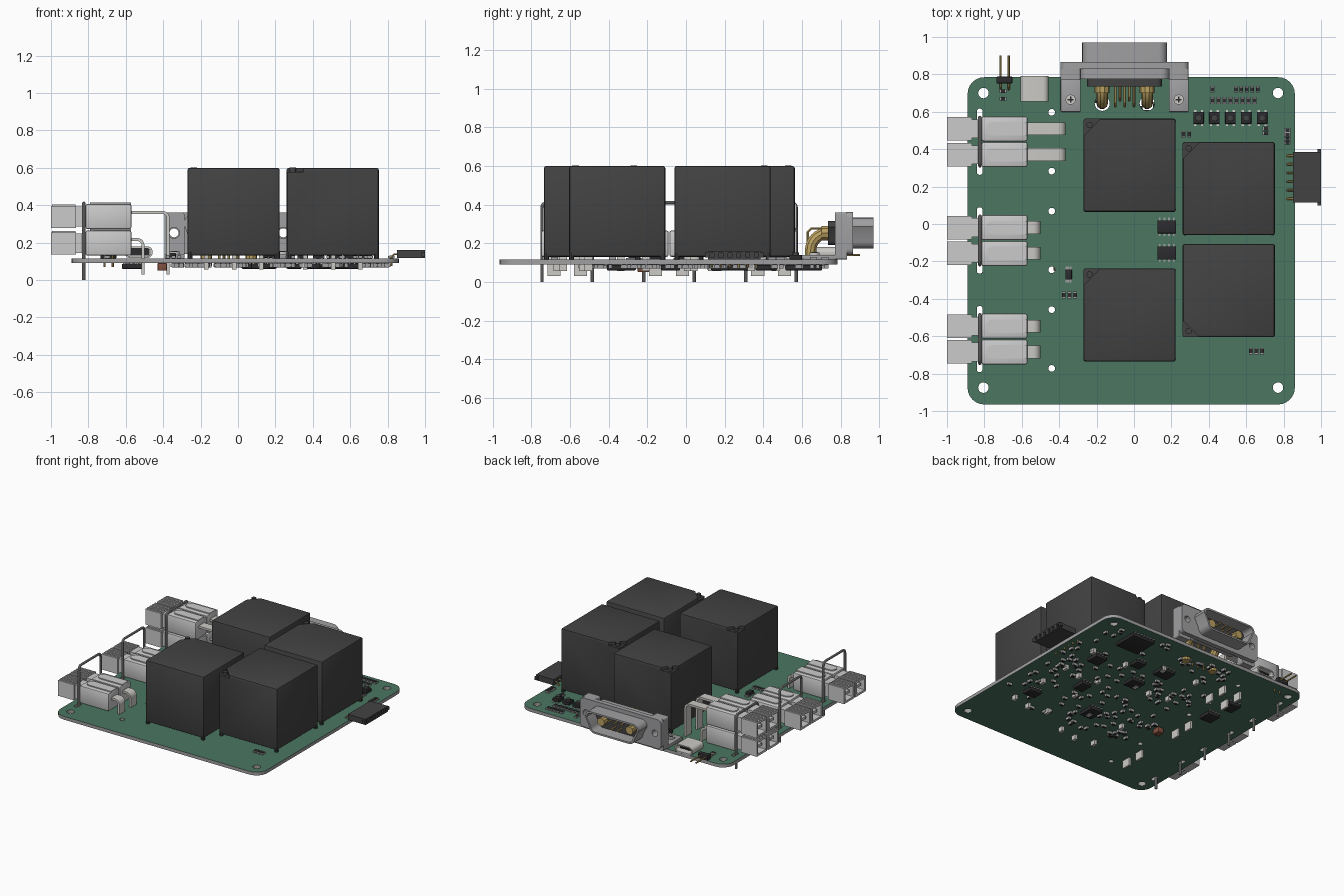
import bpy, bmesh, random
from math import sin, cos, pi, radians
from mathutils import Vector

if "Cube" in bpy.data.objects:
    bpy.data.objects.remove(bpy.data.objects["Cube"])

random.seed(4)


def material(name, r, g, b):
    m = bpy.data.materials.new(name)
    m.diffuse_color = (r, g, b, 1)
    m.use_nodes = True
    m.node_tree.nodes["Principled BSDF"].inputs["Base Color"].default_value = m.diffuse_color
    return m


GREEN = material("board_green", .07, .18, .12)
BLACK = material("black_plastic", .055, .055, .055)
DARK = material("chip_black", .025, .025, .028)
GOLD = material("gold", .5, .36, .12)
METAL = material("metal", .35, .35, .36)
PALE = material("pale", .6, .59, .56)
BROWN = material("brown", .22, .08, .05)


def finish(name, bm, mat=None):
    bmesh.ops.recalc_face_normals(bm, faces=bm.faces)
    me = bpy.data.meshes.new(name)
    bm.to_mesh(me)
    bm.free()
    if mat:
        me.materials.append(mat)
    ob = bpy.data.objects.new(name, me)
    bpy.context.collection.objects.link(ob)
    return ob


def boxes(name, bounds, mat=None, bevel=0):
    """One mesh from (x0, x1, y0, y1, z0, z1) boxes."""
    bm = bmesh.new()
    for x0, x1, y0, y1, z0, z1 in bounds:
        for v in bmesh.ops.create_cube(bm, size=1)["verts"]:
            v.co = ((x0 + x1) / 2 + v.co.x * (x1 - x0), (y0 + y1) / 2 + v.co.y * (y1 - y0),
                    (z0 + z1) / 2 + v.co.z * (z1 - z0))
    if bevel:
        bmesh.ops.bevel(bm, geom=bm.edges[:], offset=bevel, segments=2, profile=.5, affect='EDGES')
    return finish(name, bm, mat)


def curve_mesh(name, cu, remap=lambda c: c, mat=None):
    ob = bpy.data.objects.new(name, cu)
    bpy.context.collection.objects.link(ob)
    dg = bpy.context.evaluated_depsgraph_get()
    me = bpy.data.meshes.new_from_object(ob.evaluated_get(dg))
    bpy.data.objects.remove(ob)
    bm = bmesh.new()
    bm.from_mesh(me)
    bmesh.ops.remove_doubles(bm, verts=bm.verts, dist=1e-5)
    for v in bm.verts:
        v.co = remap(v.co.copy())
    return finish(name, bm, mat)


def prism(name, loops, axis, a, b, mat=None):
    """Outlines (inner loops are holes) extruded from a to b along y or z."""
    cu = bpy.data.curves.new(name, 'CURVE')
    cu.dimensions, cu.fill_mode, cu.extrude = '2D', 'BOTH', (b - a) / 2
    for pts in loops:
        s = cu.splines.new('POLY')
        s.points.add(len(pts) - 1)
        for p, q in zip(s.points, pts):
            p.co = (q[0], q[1], 0, 1)
        s.use_cyclic_u = True
    mid = (a + b) / 2
    remap = (lambda c: Vector((c.x, c.y, c.z + mid))) if axis == 'z' else \
            (lambda c: Vector((c.x, c.z + mid, c.y)))
    return curve_mesh(name, cu, remap, mat)


def wires(name, paths, r, mat=None, res=3):
    cu = bpy.data.curves.new(name, 'CURVE')
    cu.dimensions, cu.bevel_depth, cu.bevel_resolution, cu.use_fill_caps = '3D', r, res, True
    for pts in paths:
        s = cu.splines.new('POLY')
        s.points.add(len(pts) - 1)
        for p, q in zip(s.points, pts):
            p.co = (*q, 1)
    return curve_mesh(name, cu, mat=mat)


def arc(x, y, r, a0, a1, n=6):
    return [(x + r * cos(radians(a0 + (a1 - a0) * i / n)), y + r * sin(radians(a0 + (a1 - a0) * i / n)))
            for i in range(n + 1)]


def circle(x, y, r, n=20):
    return arc(x, y, r, 0, 360, n)[:-1]


def rounded(x0, x1, y0, y1, r):
    return (arc(x1 - r, y1 - r, r, 0, 90) + arc(x0 + r, y1 - r, r, 90, 180)
            + arc(x0 + r, y0 + r, r, 180, 270) + arc(x1 - r, y0 + r, r, 270, 360))


# circuit board with its mounting, locating and staple holes, bare edges
groups = [.44, -.088, -.615]
holes = [circle(x, y, .028) for x in (-.805, .77) for y in (.7, -.875)]
for y in groups:
    holes += [circle(-.44, y + s * .157, .018, 14) for s in (-1, 1)]
    holes += [rounded(-.84, -.81, y + s * .145 - .032, y + s * .145 + .032, .014) for s in (-1, 1)]
holes += [circle(x, .645, .04) for x in (-.17, .07)]
board = prism("circuit_board", [rounded(-.89, .86, -.965, .785, .09)] + holes, 'z', .09, .115, GREEN)
board.data.materials.append(METAL)
for p in board.data.polygons:
    p.material_index = 0 if abs(p.normal.z) > .9 else 1

# four relays with a recessed corner mark and round stub
for i, (x, y, s) in enumerate([(-.27, .065, 1), (.26, -.06, 1), (.26, -.605, -1), (-.27, -.735, 1)]):
    X, Y = x + .493, y + .498
    body = boxes(f"relay_{i}", [(x, X, y, Y, .13, .6)], BLACK, .012)
    cy = Y if s > 0 else y
    cut = prism("relay_cutter", [[(x - .1, cy + s * .1), (x - .1, cy - s * .19), (x + .19, cy + s * .1)]],
                'z', .578, .65)
    mod = body.modifiers.new("corner", 'BOOLEAN')
    mod.operation, mod.object, mod.solver = 'DIFFERENCE', cut, 'EXACT'
    bpy.context.view_layer.objects.active = body
    bpy.ops.object.modifier_apply(modifier="corner")
    bpy.data.objects.remove(cut)
    prism(f"relay_stub_{i}", [circle(x + .033, cy - s * .033, .017)], 'z', .57, .602, BLACK)
    wires(f"relay_feet_{i}", [[(a, b, .11), (a, b, .15)] for a in (x + .013, X - .013)
                              for b in (y + .013, Y - .013)], .014, BLACK)
    pins = [(x + .1, y + .1), (x + .1, Y - .1), (X - .1, y + .1), (X - .1, Y - .1), (x + .25, y + .07)]
    boxes(f"relay_pins_{i}", [(a - .012, a + .012, b - .02, b + .02, .055, .14) for a, b in pins], PALE)


def contact(name, y, z, x):
    """Flat blade leaving the housing, bending down through the board."""
    outer = arc(x - .04, z - .04, .04, 90, 0, 5)
    inner = arc(x - .04, z - .04, .024, 0, 90, 5)
    prism(name, [[(-.6, z)] + outer + [(x, .03), (x - .016, .03)] + inner + [(-.6, z - .016)]],
          'y', y - .034, y + .034, PALE)


def housing(name, y, z):
    """Power housing: rear block, neck, open front hood with ribs and tongue."""
    boxes(name + "_rear", [(-.815, -.57, y - .067, y + .067, z, z + .135)], None, .01)
    boxes(name + "_neck", [(-.875, -.81, y - .05, y + .05, z + .015, z + .12),
                           (-.98, -.87, y - .03, y + .03, z + .055, z + .075)])
    pad = arc(-.755, y, .036, 90, 270, 10) + [(-.572, y - .036), (-.572, y + .036)]
    prism(name + "_pad", [pad], 'z', z + .13, z + .143)
    a, b, c, d, t = y - .063, y + .063, z + .006, z + .125, .016
    boxes(name + "_hood", [(-1, -.866, a, b, d - t, d), (-1, -.866, a, b, c, c + t),
                           (-1, -.866, a, a + t, c + t, d - t), (-1, -.866, b - t, b, c + t, d - t),
                           (-.885, -.866, a + t, b - t, c + t, d - t)])
    boxes(name + "_ribs", [(-.995, -.87, y + k - .006, y + k + .006, d - .002, d + .006)
                           for k in (-.045, -.015, .015, .045)])


# power connector groups: first is stacked two high, each held by a staple
for g, yc in enumerate(groups):
    for k, s in enumerate((-1, 1)):
        y = yc + s * .069
        for lvl in range(2 if g == 0 else 1):
            housing(f"power_{g}_{k}_{lvl}", y, .13 + lvl * .142)
            contact(f"power_contact_{g}_{k}_{lvl}", y, (.225, .37)[lvl], (-.5, -.365)[lvl])
    loop = [(yc - .13, 0)] + arc(yc - .105, .385, .025, 180, 90, 4) + arc(yc + .105, .385, .025, 90, 0, 4) \
        + [(yc + .13, 0)]
    wires(f"power_staple_{g}", [[(-.824, p, q) for p, q in loop]], .009, METAL)

# D-shaped connector at the back edge
cx, cz = -.05, .252


def dee(w, h, r):
    corners = [(w, h), (-w, h), (-w + .035, -h), (w - .035, -h)]
    out = []
    for i, (x, z) in enumerate(corners):
        ox, oz = x - r * (1 if x > 0 else -1), z - r * (1 if z > 0 else -1)
        out += arc(cx + ox, cz + oz, r, i * 90, i * 90 + 90, 5)
    return out


wings = [circle(cx + s * .292, cz, .024) for s in (-1, 1)]
prism("d_flange", [rounded(-.393, .291, .14, .362, .03)] + wings, 'y', .83, .865, METAL)
prism("d_shell", [dee(.227, .08, .045), dee(.213, .067, .035)], 'y', .86, .97, METAL)
prism("d_back_shell", [dee(.24, .095, .045)], 'y', .775, .835, METAL)
prism("d_insulator", [dee(.2, .062, .03)], 'y', .735, .885, BLACK)
for s in (-1, 1):
    bx = cx + s * .289
    prism(f"d_bracket_{s + 1}", [rounded(bx - .053, bx + .053, .115, .36, .012), circle(cx + s * .292, cz, .03)],
          'y', .77, .832, METAL)
    boxes(f"d_bracket_base_{s + 1}", [(bx - .053, bx + .053, .6, .775, .115, .14)], METAL, .004)
    prism(f"d_screw_{s + 1}", [circle(bx, .665, .027)], 'z', .138, .152, PALE)
    boxes(f"d_screw_cross_{s + 1}", [(bx - .016, bx + .016, .661, .669, .15, .154),
                                    (bx - .004, bx + .004, .649, .681, .15, .154)], DARK)
    x = cx + s * .12
    bend = [(.93, cz)] + arc(.735, cz - .09, .09, 90, 180, 8) + [(.645, .075)]
    wires(f"d_power_pipe_{s + 1}", [[(x, p, q) for p, q in bend]], .031, GOLD)
    wires(f"d_collar_{s + 1}", [[(x, .7, cz), (x, .76, cz)]], .04, GOLD)
paths = []
for k in range(5):
    x, y, z = cx - .05 + k * .025, .63 + .03 * (k % 2), cz + .025 - .05 * (k % 2)
    paths.append([(x, .94, z), (x, y + .02, z), (x, y, z - .02), (x, y, .07)])
wires("d_signal_pins", paths, .007, GOLD, 1)

# USB-style socket
prism("usb_socket", [rounded(-.607, -.457, .118, .18, .028), rounded(-.597, -.467, .127, .171, .02)],
      'y', .655, .79, PALE)
boxes("usb_tongue", [(-.59, -.474, .66, .67, .13, .17), (-.575, -.489, .66, .77, .144, .154)], DARK)

# two-pin header at the back, six-way socket at the right
boxes("pin_header", [(-.735, -.65, .752, .788, .115, .157)], DARK, .004)
wires("pin_header_pins", [[(x, .9, .138), (x, .735, .138), (x, .72, .12), (x, .72, .07)]
                          for x in (-.714, -.67)], .006, GOLD, 1)
ys = [.135 + .046 * i for i in range(6)]
boxes("side_socket", [(.85, .985, .115, .385, .117, .16), (.98, 1, .115, .385, .117, .127),
                      (.98, 1, .115, .385, .15, .16)]
      + [(.98, 1, y - .036, y - .01, .126, .151) for y in ys + [.411]][:7], BLACK)
wires("side_socket_pins", [[(.87, y, .138), (.835, y, .138), (.82, y, .122), (.82, y, .075)] for y in ys],
      .006, GOLD, 1)

# push buttons
bx = [.345 + .085 * i for i in range(5)]
boxes("button_bodies", [(x - .028, x + .028, .535, .6, .115, .14) for x in bx], DARK, .004)
prism("button_caps", [circle(x, .567, .018, 16) for x in bx], 'z', .138, .152, BLACK)
boxes("button_tabs", [(x + s * .018 - .006, x + s * .018 + .006, .525, .61, .115, .121)
                      for x in bx for s in (-1, 1)], PALE)


def chip(name, x, y, w, h, z0, z1, board_z):
    """Chip body with rows of leads on two sides."""
    boxes(name, [(x - w / 2, x + w / 2, y - h / 2, y + h / 2, z0, z1)], DARK, .004)
    n = max(3, int(w / .025))
    zs = sorted((board_z, board_z + (.008 if z1 > .11 else -.008)))
    boxes(name + "_leads", [(x + w * ((i + .5) / n - .5) - .005, x + w * ((i + .5) / n - .5) + .005,
                             y - h / 2 - .014, y + h / 2 + .014, *zs) for i in range(n)], METAL)


# chips on top, then underneath
for i, (x, y, w, h) in enumerate([(.175, -.015, .1, .07), (.175, -.155, .1, .07), (-.35, -.27, .035, .055)]):
    chip(f"top_chip_{i}", x, y, w, h, .118, .145, .115)
under = [(.5, .61, .19, .19), (.08, .42, .12, .1), (.56, .27, .1, .1), (.15, .18, .11, .1), (.12, -.32, .1, .12),
         (.61, -.37, .1, .08), (-.55, .16, .1, .1), (-.57, .36, .1, .1), (.3, .4, .08, .08), (.4, -.08, .08, .1)]
for i, (x, y, w, h) in enumerate(under):
    chip(f"under_chip_{i}", x, y, w, h, .06, .087, .09)
boxes("under_capacitor", [(-.43, -.38, -.25, -.19, .05, .09)], BROWN, .004)

# small parts: dark middle with pale ends
top = [(.42 + .032 * i, .66, 0) for i in range(8)] + [(.42, .72, 0)] + [(.545 + .029 * i, .72, 0) for i in range(5)]
top += [(.265, .48, 0), (.295, .48, 0), (.705, .51, 1), (.705, .485, 1)]
top += [(.82, .5 - .022 * i, 1) for i in range(4)] + [(-.375 + .03 * i, -.38, 0) for i in range(3)]
top += [(.625 + .03 * i, -.68, 0) for i in range(3)] + [(-.7, .67, 1), (-.7, .71, 1)]
low = []
while len(low) < 150:
    x, y = random.uniform(-.35, .8), random.uniform(-.55, .74)
    if all(abs(x - a) > w / 2 + .03 or abs(y - b) > h / 2 + .03 for a, b, w, h in under):
        low.append((x, y, random.randint(0, 1)))
for name, parts, z0, z1 in (("top", top, .115, .13), ("under", low, .068, .09)):
    mids, ends = [], []
    for x, y, turned in parts:
        for out, a, b, e in ((mids, .009, .011, 0), (ends, .01, .018, .001)):
            if turned:
                a, b = b, a
            out.append((x - a, x + a, y - b, y + b, z0 + (.002 if name == "top" else 0) * (e > 0),
                        z1 - .002 * (e > 0)) if not e else (x - a, x + a, y - b, y + b, z0 + .002, z1 - .002))
    boxes(name + "_small_part_bodies", mids, DARK)
    boxes(name + "_small_part_ends", ends, METAL)

# smooth round parts, keep hard edges
bpy.ops.object.select_all(action='SELECT')
bpy.context.view_layer.objects.active = board
bpy.ops.object.shade_smooth_by_angle(angle=radians(30))
